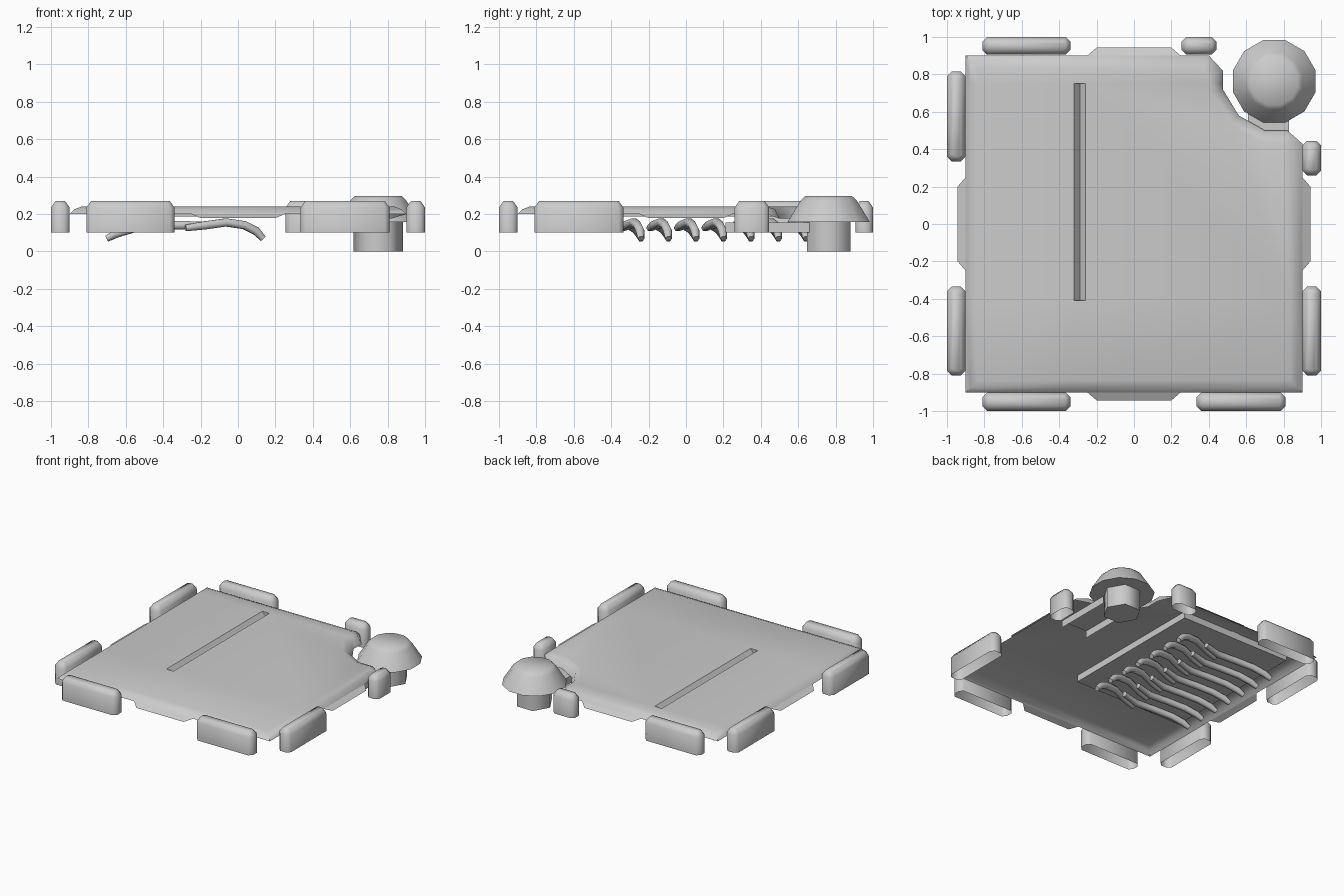
import bpy, bmesh, math

if "Cube" in bpy.data.objects:
    bpy.data.objects.remove(bpy.data.objects["Cube"])

stone = bpy.data.materials.new("light grey")
stone.diffuse_color = (0.6, 0.6, 0.6, 1)
stone.use_nodes = True
stone.node_tree.nodes["Principled BSDF"].inputs["Base Color"].default_value = stone.diffuse_color


def finish(name, bm, angle=50):
    me = bpy.data.meshes.new(name)
    bm.to_mesh(me)
    bm.free()
    me.materials.append(stone)
    ob = bpy.data.objects.new(name, me)
    bpy.context.collection.objects.link(ob)
    bpy.ops.object.select_all(action='DESELECT')
    ob.select_set(True)
    bpy.context.view_layer.objects.active = ob
    bpy.ops.object.shade_smooth_by_angle(angle=math.radians(angle))
    return ob


def loft(name, rings, bottom=False, top=True, angle=50, skip=()):
    """Skin a stack of closed point rings, listed from bottom to top."""
    bm = bmesh.new()
    rows = [[bm.verts.new(p) for p in r] for r in rings]
    n = len(rows[0])
    for a, b in zip(rows, rows[1:]):
        for i in range(n):
            j = (i + 1) % n
            if i not in skip:
                bm.faces.new((a[i], a[j], b[j], b[i]))
    if top:
        bm.faces.new(rows[-1])
    if bottom:
        bm.faces.new(rows[0][::-1])
    return finish(name, bm, angle)


def rect(x0, x1, y0, y1, z, c=0.0):
    if c == 0:
        return [(x0, y0, z), (x1, y0, z), (x1, y1, z), (x0, y1, z)]
    return [(x0 + c, y0, z), (x1 - c, y0, z), (x1, y0 + c, z), (x1, y1 - c, z),
            (x1 - c, y1, z), (x0 + c, y1, z), (x0, y1 - c, z), (x0, y0 + c, z)]


def circle(cx, cy, r, z, n, turn=0.0):
    return [(cx + r * math.cos(turn + math.tau * i / n),
             cy + r * math.sin(turn + math.tau * i / n), z) for i in range(n)]


# floor sheet with a corner notch and a rounded rim
SX0, SX1, SXM, SY0, SY1 = -0.32, -0.26, -0.29, -0.41, 0.75
outline = [(-.9, -.9), (.9, -.9), (.9, .43), (.82, .5), (.7, .5), (.56, .58),
           (.475, .72), (.475, .82), (.4, .9), (-.9, .9)]
bm = bmesh.new()
face = bm.faces.new([bm.verts.new((x, y, .2)) for x, y in outline])
rim = list(bm.verts)
for t, d in ((.025, .025), (.04, .015)):
    bm.normal_update()
    bmesh.ops.inset_region(bm, faces=[face], thickness=t, depth=d,
                           use_even_offset=True, use_boundary=True)
for v in rim:                      # rim dips around the post
    if v.co.x > .45 and v.co.y > .45:
        v.co.z = .175
# the two inset rings sit at fixed heights
for v in bm.verts:
    if v not in rim:
        v.co.z = .24 if v in face.verts[:] else .225
for co, no in (((SX0, 0, 0), (1, 0, 0)), ((SX1, 0, 0), (1, 0, 0)),
               ((0, SY0, 0), (0, 1, 0)), ((0, SY1, 0), (0, 1, 0))):
    bmesh.ops.bisect_plane(bm, geom=bm.verts[:] + bm.edges[:] + bm.faces[:],
                           plane_co=co, plane_no=no)
hole = [f for f in bm.faces if SX0 < f.calc_center_median().x < SX1
        and SY0 < f.calc_center_median().y < SY1]
bmesh.ops.delete(bm, geom=hole, context='FACES')
finish("floor_sheet", bm, 60)

# V-shaped slot in the floor
bm = bmesh.new()
a, b, c, d, e, f = [bm.verts.new((x, y, z)) for y in (SY0, SY1)
                    for x, z in ((SX0, .24), (SXM, .205), (SX1, .24))]
for q in ((a, b, e, d), (b, c, f, e), (a, c, b), (d, e, f)):
    bm.faces.new(q)
finish("floor_slot", bm, 10)

# sloping tabs in the middle of each side
for k, side in enumerate(("front", "right", "back", "left")):
    bm = bmesh.new()
    ca, sa = round(math.cos(k * math.pi / 2)), round(math.sin(k * math.pi / 2))
    pts = [(-.25, -.9, .2), (-.2, -.943, .178), (.2, -.943, .178), (.25, -.9, .2)]
    bm.faces.new([bm.verts.new((x * ca - y * sa, x * sa + y * ca, z)) for x, y, z in pts])
    finish(side + "_tab", bm)

# rim blocks, open underneath
blocks = [("front_left", -.81, -.34, -1, -.9), ("front_right", .335, .81, -1, -.9),
          ("back_left", -.81, -.34, .905, 1), ("back_right", .255, .44, .905, 1),
          ("left_front", -1, -.9, -.81, -.335), ("left_back", -1, -.9, .335, .815),
          ("right_front", .9, 1, -.81, -.335), ("right_back", .9, 1, .26, .445)]
for name, x0, x1, y0, y1 in blocks:
    i = .025
    loft(name + "_block", [rect(x0, x1, y0, y1, .1, .025),
                           rect(x0, x1, y0, y1, .235, .025),
                           rect(x0 + i, x1 - i, y0 + i, y1 - i, .27, .012)], angle=60)

# slab under the floor that carries the ribs
loft("under_slab", [rect(-.75, .17, SY0, SY1, .186), rect(-.75, .17, SY0, SY1, .236)],
     bottom=True, top=False)

# seven pairs of curved ribs: arched on the right, longer and flatter on the left
paths = {
    "right": [(-.28, -.1, .125), (-.185, -.08, .138), (-.065, -.04, .155),
              (.035, -.02, .14), (.095, -.005, .11), (.135, 0, .068)],
    "left": [(-.14, -.03, .142), (-.28, -.07, .14), (-.42, -.06, .14),
             (-.56, -.03, .122), (-.65, -.01, .095), (-.7, 0, .068)]}
for side, path in paths.items():
    cu = bpy.data.curves.new(side + "_ribs", 'CURVE')
    cu.dimensions = '3D'
    cu.bevel_depth = .025
    cu.bevel_resolution = 1
    cu.use_fill_caps = True
    for n in range(7):
        sp = cu.splines.new('POLY')
        sp.points.add(len(path) - 1)
        for p, (x, y, z) in zip(sp.points, path):
            p.co = (x, -.24 + .147 * n + y, z, 1)
        sp.points[0].radius = .8
        sp.points[-1].radius = .75
        sp.use_smooth = True
    cu.materials.append(stone)
    ob = bpy.data.objects.new(side + "_ribs", cu)
    bpy.context.collection.objects.link(ob)

# corner post, its cap and the open-ended channel that ties it to the floor
PX, PY = .75, .763
loft("post", [circle(PX, PY, .133, 0, 6), circle(PX, PY, .133, .2, 6)],
     bottom=True, top=False, angle=75)
t = math.pi / 12
loft("post_cap", [circle(PX, PY, r, z, 12, t) for r, z in
                  ((.228, .157), (.155, .272), (.13, .295))], bottom=True, angle=65)
loft("post_channel", [rect(.61, .83, .21, .66, .1), rect(.61, .83, .21, .66, .155)],
     skip=(0, 2))
